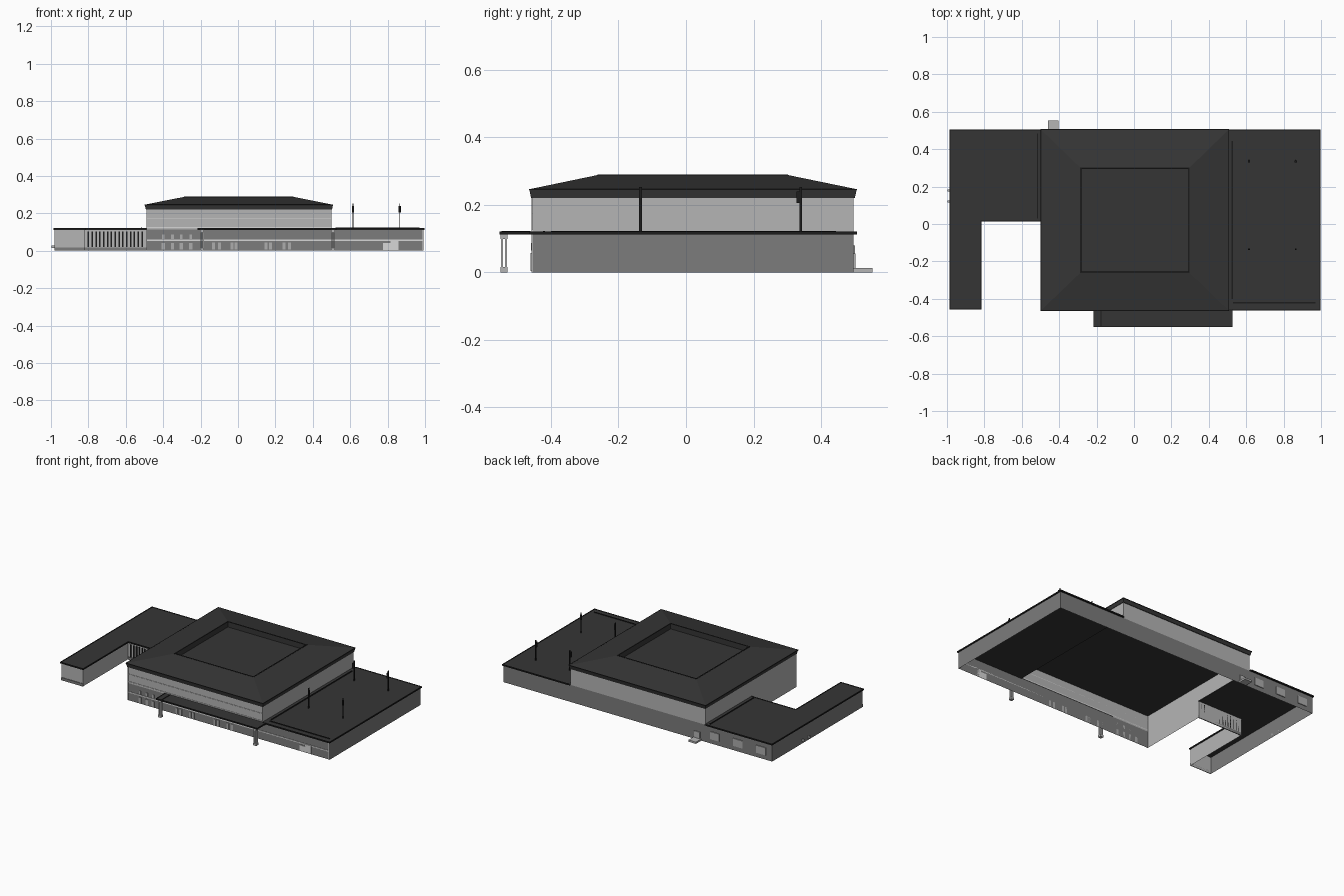
import bpy, bmesh, math

if "Cube" in bpy.data.objects:
    bpy.data.objects.remove(bpy.data.objects["Cube"])


def material(name, v):
    m = bpy.data.materials.new(name)
    m.diffuse_color = (v, v, v, 1)
    m.use_nodes = True
    m.node_tree.nodes["Principled BSDF"].inputs["Base Color"].default_value = m.diffuse_color
    return m


ROOF = material("charcoal roof", 0.036)
TRIM = material("black trim", 0.012)
DARK = material("dark grey wall", 0.20)
LIGHT = material("light grey wall", 0.46)
WHITE = material("pale trim", 0.68)
GLASS = material("window grey", 0.42)


def finish(name, bm, mat, recalc=True):
    if recalc:
        bmesh.ops.recalc_face_normals(bm, faces=bm.faces)
    me = bpy.data.meshes.new(name)
    bm.to_mesh(me)
    bm.free()
    me.materials.append(mat)
    ob = bpy.data.objects.new(name, me)
    bpy.context.collection.objects.link(ob)
    return ob


def boxes(name, specs, mat):
    """One object from boxes given as (x0, x1, y0, y1, z0, z1)."""
    bm = bmesh.new()
    for x0, x1, y0, y1, z0, z1 in specs:
        vs = bmesh.ops.create_cube(bm, size=1)["verts"]
        for v in vs:
            v.co = (x0 + (v.co.x + .5) * (x1 - x0),
                    y0 + (v.co.y + .5) * (y1 - y0),
                    z0 + (v.co.z + .5) * (z1 - z0))
    return finish(name, bm, mat)


def wall(name, path, z0, z1, mat):
    """Upright sheet following a counterclockwise path, facing outward."""
    bm = bmesh.new()
    for (xa, ya), (xb, yb) in zip(path, path[1:]):
        bm.faces.new([bm.verts.new(p) for p in
                      ((xa, ya, z0), (xb, yb, z0), (xb, yb, z1), (xa, ya, z1))])
    return finish(name, bm, mat, False)


def slab(name, outline, z0, z1, mat):
    bm = bmesh.new()
    f = bm.faces.new([bm.verts.new((x, y, z0)) for x, y in outline])
    new = bmesh.ops.extrude_face_region(bm, geom=[f])["geom"]
    for v in new:
        if isinstance(v, bmesh.types.BMVert):
            v.co.z = z1
    if not f.is_valid or len(bm.faces) == len(outline) + 1:
        bm.faces.new([v for v in bm.verts if abs(v.co.z - z0) < 1e-6])
    return finish(name, bm, mat)


def lofted_rings(name, rings, mat):
    """Closed stack of rectangles (x0, x1, y0, y1, z)."""
    bm = bmesh.new()
    loops = [[bm.verts.new((x, y, z)) for x, y in
              ((x0, y0), (x1, y0), (x1, y1), (x0, y1))]
             for x0, x1, y0, y1, z in rings]
    for a, b in zip(loops, loops[1:]):
        for i in range(4):
            j = (i + 1) % 4
            bm.faces.new((a[i], a[j], b[j], b[i]))
    bm.faces.new(loops[0][::-1])
    bm.faces.new(loops[-1])
    return finish(name, bm, mat)


FY, BY = -.455, .496          # front and back wall lines
EAVE = .113

# Central hall
wall("hall_upper_walls", [(-.49, FY), (.5, FY), (.5, BY), (-.49, BY), (-.49, FY)],
     EAVE, .222, LIGHT)
wall("hall_west_lower_wall", [(-.49, .022), (-.49, FY)], 0, EAVE, LIGHT)
lofted_rings("hall_roof", [
    (-.492, .503, -.459, .500, .220), (-.499, .508, -.464, .506, .246),
    (-.288, .298, -.262, .302, .288), (-.281, .291, -.255, .295, .288),
    (-.281, .291, -.255, .295, .254)], ROOF)
boxes("hall_roof_eave_line", [
    (-.5, .509, -.465, -.460, .243, .247), (-.5, .509, .502, .507, .243, .247),
    (-.5, -.495, -.465, .507, .243, .247), (.504, .509, -.465, .507, .243, .247)], TRIM)
# Dark rim round the roof well
boxes("roof_well_rim", [
    (-.288, .298, -.262, -.255, .286, .2895), (-.288, .298, .295, .302, .286, .2895),
    (-.288, -.281, -.255, .295, .286, .2895), (.291, .298, -.255, .295, .286, .2895)], TRIM)

# Lower outer walls
wall("lower_front_wall", [(-.49, FY), (.992, FY)], 0, EAVE, DARK)
wall("east_wing_wall", [(.992, FY), (.992, BY)], 0, EAVE, DARK)
wall("lower_back_wall", [(.992, BY), (-.98, BY)], 0, EAVE, DARK)
wall("west_wing_outer_wall", [(-.98, BY), (-.98, -.45)], 0, EAVE, DARK)
wall("west_wing_front_walls", [(-.98, -.45), (-.822, -.45), (-.822, .022), (-.49, .022)],
     0, EAVE, LIGHT)
boxes("west_wing_plinth", [(-.98, -.82, -.454, -.45, 0, .018),
                           (-.82, -.49, .016, .022, 0, .018)], DARK)

# Flat wing roofs with black edge strips
slab("east_wing_roof", [(.5, -.461), (.996, -.461), (.996, .505), (.5, .505)],
     EAVE, .119, ROOF)
slab("west_wing_roof", [(-.984, -.456), (-.818, -.456), (-.818, .016), (-.49, .016),
                        (-.49, .505), (-.984, .505)], EAVE, .119, ROOF)
boxes("wing_roof_edges", [
    (.509, .997, -.463, -.458, .112, .121), (.992, .997, -.458, .506, .112, .121),
    (.509, .997, .501, .506, .112, .121), (-.986, -.5, .501, .506, .112, .121),
    (-.986, -.981, -.458, .501, .112, .121), (-.986, -.816, -.458, -.453, .112, .121),
    (-.821, -.816, -.453, .014, .112, .121), (-.821, -.49, .014, .019, .112, .121)], TRIM)
boxes("roof_gutters", [(.522, .529, -.40, .445, .118, .123),
                       (.53, .97, -.424, -.418, .118, .123),
                       (-.519, -.513, .03, .485, .118, .123)], TRIM)

# Entrance canopy and its two column groups
boxes("canopy_roof", [(-.215, .525, -.55, -.455, .113, .119)], ROOF)
boxes("canopy_edge", [(-.217, .527, -.552, -.548, .112, .121),
                      (-.217, -.213, -.55, -.455, .112, .121),
                      (.523, .527, -.55, -.455, .112, .121),
                      (-.18, -.175, -.546, -.46, .119, .122)], TRIM)
base, posts = [], []
for x in (-.192, .508):
    base += [(x - .011, x + .011, -.55, -.528, 0, .015),
             (x - .010, x + .010, -.549, -.529, .098, .113)]
    for dx in (-.006, .006):
        for y in (-.545, -.533):
            posts.append((x + dx - .003, x + dx + .003, y - .003, y + .003, .015, .098))
boxes("canopy_column_ends", base, LIGHT)
boxes("canopy_column_posts", posts, WHITE)

# Pale horizontal bands and corner strips on the front
boxes("front_bands", [(-.49, .992, FY - .003, FY, .052, .059),
                      (-.49, .5, FY - .003, FY, .121, .126),
                      (-.49, .5, FY - .003, FY, .172, .175),
                      (.986, .992, FY - .003, FY, 0, .112),
                      (-.49, -.486, FY - .003, FY, 0, .22)], WHITE)

# Front windows: door pairs, double row on the left, service doors on the right
panes = [(x - .008, x + .008, FY - .004, FY, .006, .045)
         for x in (-.130, -.100, -.032, -.010, .150, .174, .245, .275)]
for x in (-.40, -.35, -.303, -.253):
    panes += [(x - .009, x + .009, FY - .004, FY, .006, .042),
              (x - .007, x + .007, FY - .004, FY, .064, .086)]
boxes("front_windows", panes, GLASS)
boxes("service_doors", [(.775, .815, FY - .005, FY, .004, .042),
                        (.815, .858, FY - .005, FY, .004, .057)], WHITE)

# Courtyard slats
boxes("courtyard_slats", [(-.80 + i * .0205 - .004, -.80 + i * .0205 + .004,
                           .017, .022, .02, .102) for i in range(15)], TRIM)

# Back windows, door and step
boxes("back_windows", [(x - .034, x + .034, BY, BY + .005, .03, .08)
                       for x in (-.56, -.73, -.90)], GLASS)
boxes("back_door", [(-.452, -.412, BY, BY + .006, .012, .055)], LIGHT)
boxes("back_step", [(-.46, -.405, BY, .553, 0, .012)], LIGHT)

# Small vents on the west wall
boxes("west_vents", [(-.998, -.98, y - .005, y + .005, .016, .028) for y in (.12, .18)], LIGHT)

# Slim lamp masts on the east roof
mast, heads = [], []
for x in (.615, .865):
    for y in (-.135, .34):
        mast.append((x - .002, x + .002, y - .004, y + .004, .119, .253))
    heads.append((x - .006, x + .006, .328, .340, .205, .240))
    heads.append((x - .005, x + .005, -.139, -.131, .205, .240))
boxes("lamp_masts", mast, TRIM)
boxes("lamp_heads", heads, TRIM)
